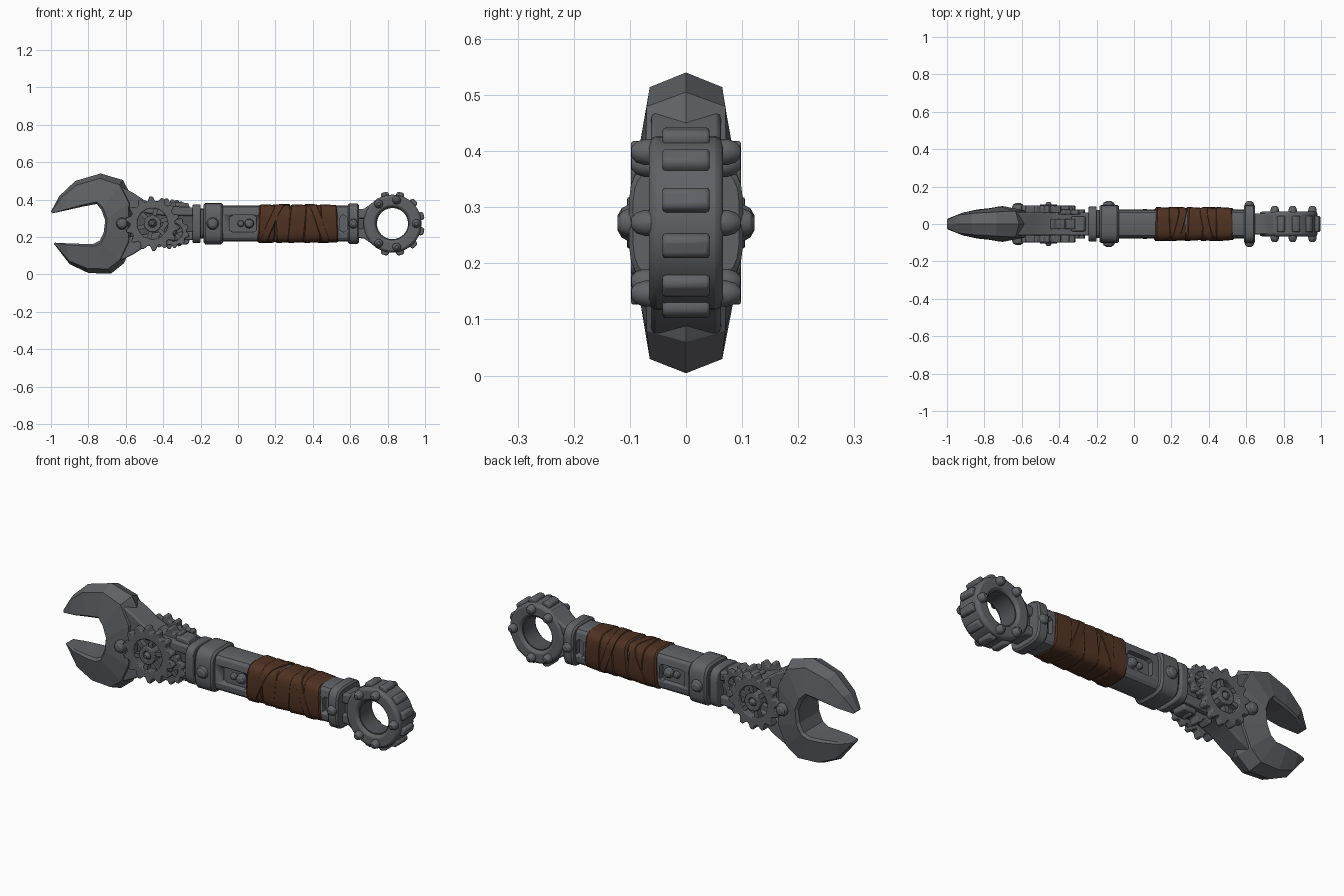
import bpy, bmesh, math
from math import sin, cos, pi, radians

if "Cube" in bpy.data.objects:
    bpy.data.objects.remove(bpy.data.objects["Cube"])

ZC = 0.272


def material(name, col):
    m = bpy.data.materials.new(name)
    m.diffuse_color = (*col, 1)
    m.use_nodes = True
    m.node_tree.nodes["Principled BSDF"].inputs["Base Color"].default_value = m.diffuse_color
    return m


IRON = material("iron grey", (0.118, 0.122, 0.135))
DARK = material("dark iron", (0.085, 0.088, 0.102))
BROWN = material("brown leather", (0.078, 0.032, 0.016))


def finish(name, verts, faces, mat=IRON, bevel=0, smooth=30):
    me = bpy.data.meshes.new(name)
    me.from_pydata(verts, [], faces)
    bm = bmesh.new()
    bm.from_mesh(me)
    bmesh.ops.remove_doubles(bm, verts=bm.verts, dist=1e-5)
    bmesh.ops.recalc_face_normals(bm, faces=bm.faces)
    bm.to_mesh(me)
    bm.free()
    ob = bpy.data.objects.new(name, me)
    bpy.context.collection.objects.link(ob)
    me.materials.append(mat)
    if bevel:
        b = ob.modifiers.new("bevel", 'BEVEL')
        b.width, b.segments, b.limit_method, b.angle_limit = bevel, 2, 'ANGLE', radians(40)
    if smooth:
        bpy.ops.object.select_all(action='DESELECT')
        ob.select_set(True)
        bpy.context.view_layer.objects.active = ob
        bpy.ops.object.shade_smooth_by_angle(angle=radians(smooth))
    return ob


def loft(name, rings, closed=False, **kw):
    n, m = len(rings[0]), len(rings)
    verts = [v for r in rings for v in r]
    faces = [(i * n + j, i * n + (j + 1) % n, (i + 1) % m * n + (j + 1) % n, (i + 1) % m * n + j)
             for i in range(m if closed else m - 1) for j in range(n)]
    if not closed:
        faces += [tuple(range(n)), tuple(range((m - 1) * n, m * n))]
    return finish(name, verts, faces, **kw)


def sleeve(name, stations, power=4, n=24, shear=0, **kw):
    """Rounded-square body along x; stations are (x, half y, half z)."""
    rings = []
    for x, hy, hz in stations:
        ring = []
        for k in range(n):
            a = 2 * pi * (k + 0.5) / n
            c, s = cos(a), sin(a)
            y = hy * math.copysign(abs(c) ** (2 / power), c)
            z = hz * math.copysign(abs(s) ** (2 / power), s)
            ring.append((x + shear * z + shear * y * 0.6, y, ZC + z))
        rings.append(ring)
    return loft(name, rings, **kw)


def plate(name, pts, y0, y1, **kw):
    return loft(name, [[(x, y, z) for x, z in pts] for y in (y0, y1)], **kw)


def ring(name, cx, y0, y1, radii, ri, cz=ZC, **kw):
    """Hollow disc around y; radii is the outer radius at each angle."""
    n, rings = len(radii), []
    for k, r in enumerate(radii):
        a = 2 * pi * k / n
        rings.append([(cx + q * cos(a), y, cz + q * sin(a))
                      for q, y in ((r, y0), (r, y1), (ri, y1), (ri, y0))])
    return loft(name, rings, closed=True, **kw)


def bolt(name, x, z, side, y0, r, h):
    """Domed rivet on the front (-1) or back (1)."""
    prof = [(r, 0), (r, h * .45), (r * .8, h * .8), (r * .4, h)]
    return loft(name, [[(x + q * cos(2 * pi * k / 12), side * (y0 + d), z + q * sin(2 * pi * k / 12))
                        for k in range(12)] for q, d in prof])


def gear(name, cx, y0, y1, ro, teeth, cz=ZC):
    pat = [0.83, 0.83, 1, 1]
    radii = [ro * pat[k % 4] for k in range(teeth * 4)]
    ring(name, cx, y0, y1, radii, ro * 0.56, cz=cz, bevel=0.004)
    m = (y0 + y1) / 2
    d = (y1 - y0) * 0.35
    for i in range(3):
        a = pi * i / 3 + 0.3
        u, w = (cos(a), sin(a)), (-sin(a), cos(a))
        L, W = ro * 0.65, 0.011
        plate(name + "_spoke", [(cx + p * L * u[0] + q * W * w[0], cz + p * L * u[1] + q * W * w[1])
                                for p, q in ((-1, -1), (1, -1), (1, 1), (-1, 1))], m - d, m + d)


# open jaw: stations of outer ridge, inner edge, half thickness
JAW = [((-1.0, .337), (-.992, .327), .03), ((-.955, .42), (-.91, .345), .062),
       ((-.87, .50), (-.83, .363), .075), ((-.735, .54), (-.755, .377), .085),
       ((-.615, .505), (-.73, .345), .092), ((-.56, .40), (-.71, .29), .095),
       ((-.56, .17), (-.718, .225), .095), ((-.61, .06), (-.74, .18), .092),
       ((-.68, .004), (-.775, .163), .085), ((-.80, .008), (-.84, .164), .078),
       ((-.90, .055), (-.92, .167), .06), ((-.985, .165), (-.978, .17), .03)]
rings = []
for o, i, t in JAW:
    f = [o[k] + (i[k] - o[k]) * 0.16 for k in (0, 1)]
    g = [o[k] + (i[k] - o[k]) * 0.93 for k in (0, 1)]
    rings.append([(o[0], 0, o[1]), (f[0], -t * .76, f[1]), (g[0], -t, g[1]), (i[0], -t * .85, i[1]),
                  (i[0], t * .85, i[1]), (g[0], t, g[1]), (f[0], t * .76, f[1])])
loft("open_jaw", rings, smooth=0)

# neck: flaring shoulders and rails running to the flange
for s in (1, -1):
    plate("neck_shoulder", [(x, ZC + s * z) for x, z in
          ((-.63, .20), (-.56, .165), (-.50, .125), (-.42, .095), (-.20, .085),
           (-.20, .04), (-.42, .045), (-.52, .06), (-.63, .08))], -.062, .062, bevel=.008)
    plate("neck_clamp", [(x, ZC + s * z) for x, z in
          ((-.335, .115), (-.265, .11), (-.25, .06), (-.335, .06))], -.04, .04, bevel=.008)
plate("neck_core", [(-.63, ZC - .09), (-.2, ZC - .06), (-.2, ZC + .06), (-.63, ZC + .09)],
      -.035, .035, mat=DARK)

# gears: one on each face, smaller one sunk in the neck
gear("inner_gear", -.375, -.028, .028, .136, 14)
for s in (-1, 1):
    a, b = sorted((s * .058, s * .098))
    gear("face_gear", -.457, a, b, .146, 14)
    c, d = sorted((s * .035, s * .105))
    ring("gear_hub", -.457, c, d, [.046] * 20, .022, bevel=.004)
    bolt("gear_axle", -.457, ZC, s, .06, .021, .058)
    e, f = sorted((s * .05, s * .078))
    gear("side_gear", -.345, e, f, .085, 10, cz=ZC + .045 * s)
    bolt("side_gear_bolt", -.345, ZC + .045 * s, s, .045, .022, .048)
    bolt("jaw_bolt", -.62, ZC, s, .075, .032, .037)
    bolt("front_collar_bolt", -.135, ZC, s, .085, .033, .037)
    bolt("rear_collar_bolt", .617, ZC, s, .085, .026, .037)
    bolt("slot_nut", .06, ZC, s, .045, .026, .034)
    bolt("slot_nut_small", .015, ZC, s, .045, .018, .025)

# flange and collars
sleeve("flange", [(-.243, .095, .104), (-.20, .095, .104)], bevel=.006)
sleeve("flange_core", [(-.21, .075, .08), (-.17, .075, .08)], mat=DARK)
sleeve("front_collar", [(-.185, .095, .1), (-.175, .102, .111), (-.09, .102, .111), (-.08, .095, .1)])
sleeve("rear_collar", [(.588, .095, .1), (.596, .102, .109), (.638, .102, .109), (.646, .095, .1)])

# handle with slots cut in both faces
handle = sleeve("handle", [(-.10, .077, .097), (.60, .077, .097)], power=5, n=16, smooth=20)
for x0, x1 in ((-.045, .10), (.545, .582)):
    for s in (-1, 1):
        a, b = sorted((s * .05, s * .12))
        cut = plate("slot_cutter", [(x0, ZC - .035), (x0 + .015, ZC - .045), (x1 - .015, ZC - .045),
                                    (x1, ZC - .035), (x1, ZC + .035), (x1 - .015, ZC + .045),
                                    (x0 + .015, ZC + .045), (x0, ZC + .035)], a, b, mat=DARK)
        cut.hide_render = True
        cut.hide_viewport = True
        cut.display_type = 'WIRE'
        mod = handle.modifiers.new("slot", 'BOOLEAN')
        mod.object, mod.operation, mod.solver = cut, 'DIFFERENCE', 'EXACT'

# leather wrap of overlapping turns
W = 0.41 / 5
for i in range(5):
    x = .115 + i * W
    sh = (.05, -.08, .1, .06, -.04)[i]
    sleeve("grip_wrap", [(x - .004, .082, .098), (x + .004, .091, .104), (x + W * .5, .089, .102),
                         (x + W, .086, .1), (x + W + .006, .08, .096)], shear=sh, mat=BROWN)
for x, sh in ((.20, .45), (.42, -.35)):
    sleeve("grip_cross_strap", [(x - .022, .086, .1), (x - .018, .0915, .1045),
                                (x + .018, .0915, .1045), (x + .022, .086, .1)], shear=sh, mat=BROWN)

# ring end
RX = .826
for s in (1, -1):
    plate("ring_arm", [(x, ZC + s * z) for x, z in
          ((.63, .075), (.675, .08), (.71, .105), (.75, .138), (.77, .10), (.725, .05), (.70, .025), (.63, .03))],
          -.055, .055, bevel=.008)
plate("ring_neck", [(.63, ZC - .05), (.735, ZC - .06), (.735, ZC + .06), (.63, ZC + .05)],
      -.035, .035, mat=DARK)
ring("ring_end", RX, -.066, .066, [.155] * 40, .088, bevel=.014)
ring("ring_liner", RX, -.05, .05, [.1] * 40, .083, mat=DARK)

# raised straps round the ring, with rivets on its faces
for deg in range(-105, 106, 30):
    a, w = radians(deg), .14
    plate("ring_strap", [(RX + r * cos(a + k * w), ZC + r * sin(a + k * w))
                         for r, k in ((.135, -1), (.163, -1), (.174, -.6), (.174, .6), (.163, 1), (.135, 1))],
          -.042, .042, bevel=.006)
for deg in (0, 80, 125, -80, -125):
    for s in (-1, 1):
        a = radians(deg)
        bolt("ring_rivet", RX + .128 * cos(a), ZC + .128 * sin(a), s, .055, .023, .042)
